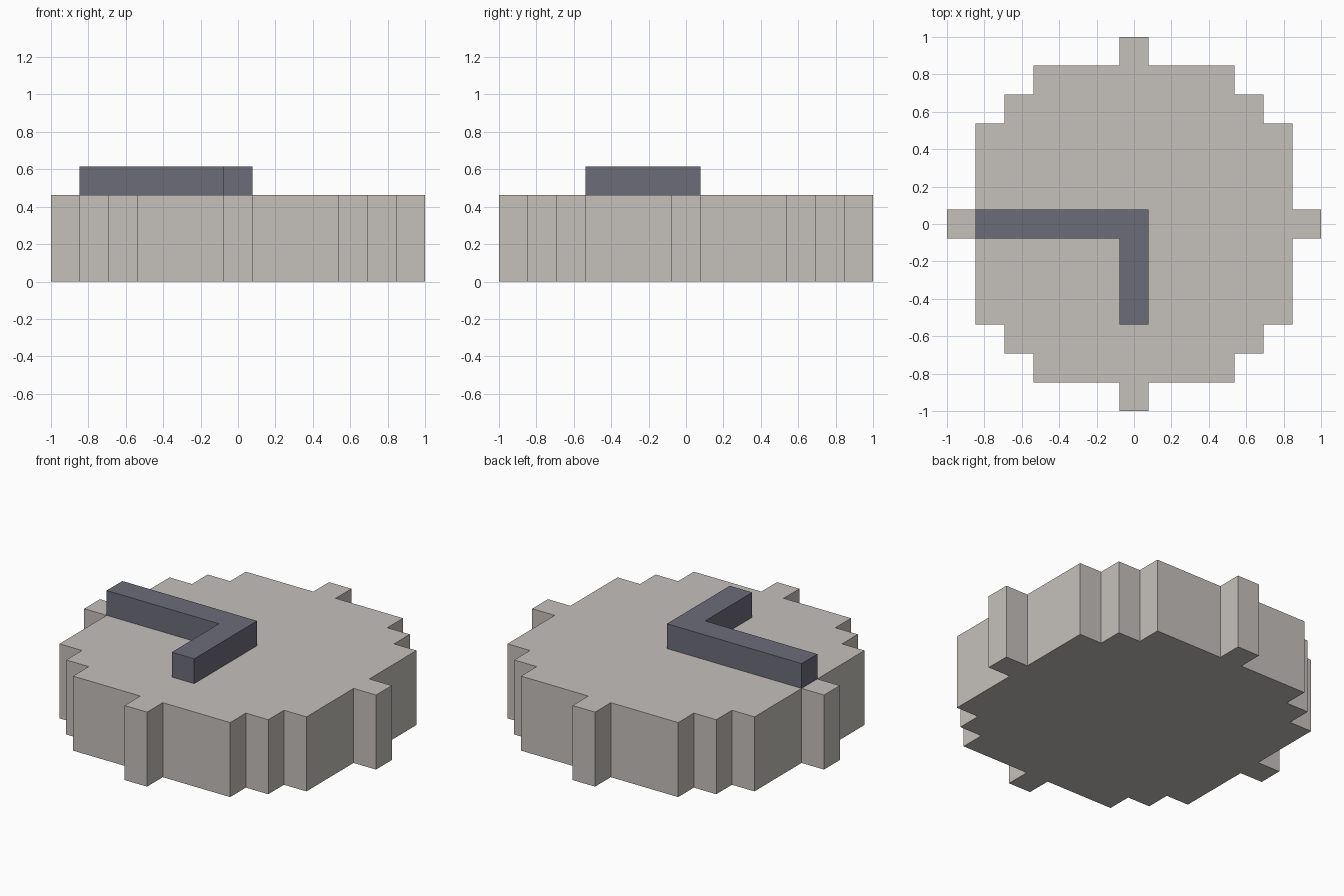
import bpy, bmesh

if "Cube" in bpy.data.objects:
    bpy.data.objects.remove(bpy.data.objects["Cube"])

U = 1 / 13  # half of one block


def material(name, color):
    mat = bpy.data.materials.new(name)
    mat.diffuse_color = (*color, 1)
    mat.use_nodes = True
    mat.node_tree.nodes["Principled BSDF"].inputs["Base Color"].default_value = mat.diffuse_color
    return mat


def prism(name, outline, z0, z1, mat):
    """Extrude a counter-clockwise outline (in half blocks) from z0 to z1."""
    bm = bmesh.new()
    face = bm.faces.new([bm.verts.new((x * U, y * U, z0 * U)) for x, y in outline])
    top = bmesh.ops.extrude_face_region(bm, geom=[face], use_keep_orig=True)["geom"]
    verts = [g for g in top if isinstance(g, bmesh.types.BMVert)]
    bmesh.ops.translate(bm, verts=verts, vec=(0, 0, (z1 - z0) * U))
    bmesh.ops.recalc_face_normals(bm, faces=bm.faces[:])
    mesh = bpy.data.meshes.new(name)
    bm.to_mesh(mesh)
    bm.free()
    mesh.materials.append(mat)
    obj = bpy.data.objects.new(name, mesh)
    bpy.context.collection.objects.link(obj)
    return obj


# Stepped round dial: one quadrant turned four times
quarter = [(13, 1), (11, 1), (11, 7), (9, 7), (9, 9), (7, 9), (7, 11), (1, 11), (1, 13)]
dial = []
for _ in range(4):
    dial += quarter
    quarter = [(-y, x) for x, y in quarter]
prism("clock_dial", dial, 0, 6, material("pale_stone", (0.56, 0.53, 0.50)))

# Two hands joined in an L on top of the dial
hands = [(-11, -1), (-1, -1), (-1, -7), (1, -7), (1, 1), (-11, 1)]
prism("clock_hands", hands, 6, 8, material("dark_slate", (0.15, 0.15, 0.19)))
